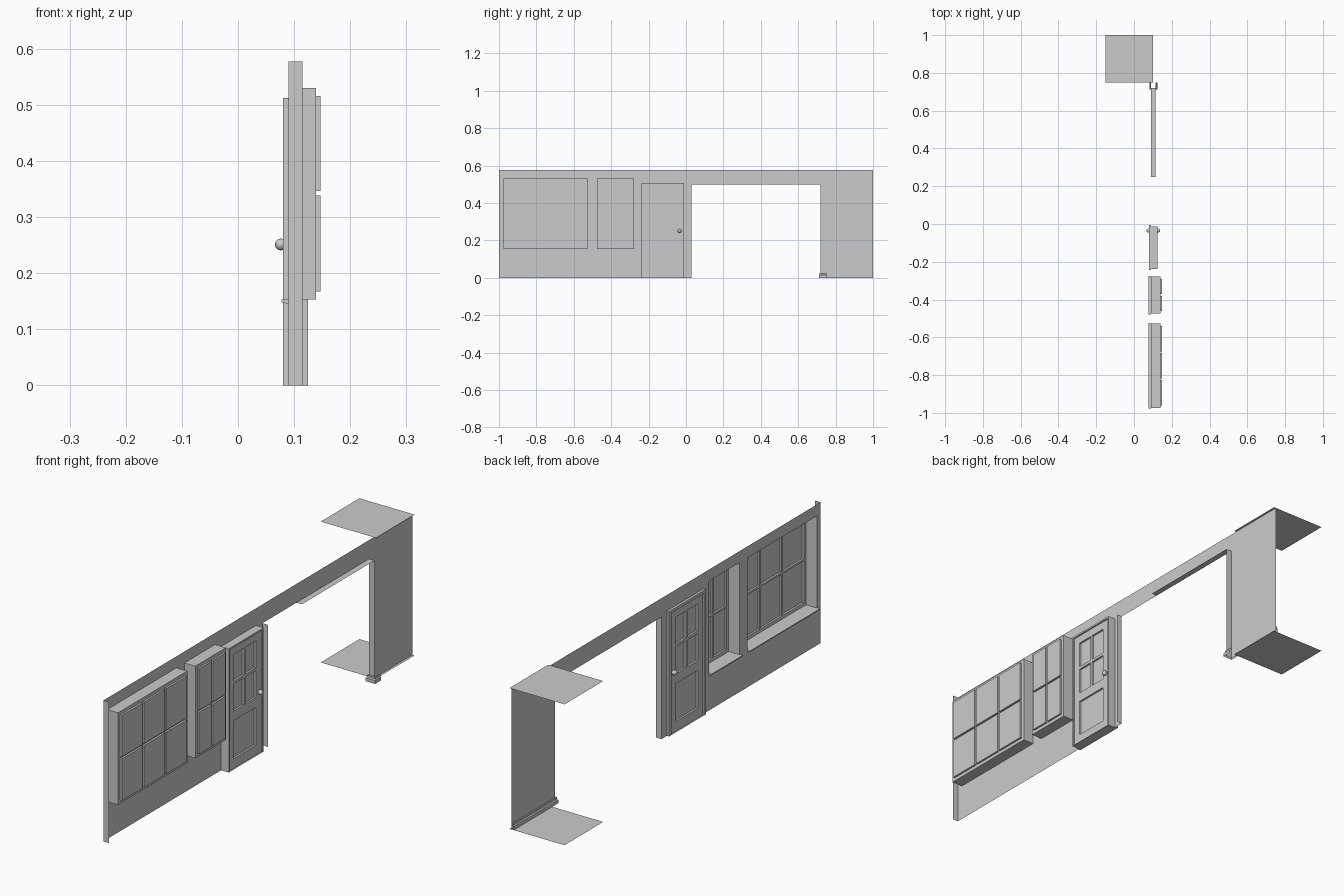
import bpy, bmesh, math
from mathutils import Matrix

if "Cube" in bpy.data.objects:
    bpy.data.objects.remove(bpy.data.objects["Cube"])

WALL, RET, H = 0.09, 0.115, 0.577   # wall plane, depth of returns, wall height


def quad(bm, *pts):
    bm.faces.new([bm.verts.new(p) for p in pts])


def sheet(bm, x, y0, y1, z0, z1, holes=()):
    """Flat panel facing x, with rectangular holes (y0, y1, z0, z1)."""
    ys = sorted({y0, y1, *[v for h in holes for v in h[:2]]})
    zs = sorted({z0, z1, *[v for h in holes for v in h[2:]]})
    for a, b in zip(ys, ys[1:]):
        for c, d in zip(zs, zs[1:]):
            m, n = (a + b) / 2, (c + d) / 2
            if not any(h[0] < m < h[1] and h[2] < n < h[3] for h in holes):
                quad(bm, (x, a, c), (x, b, c), (x, b, d), (x, a, d))


def ring(bm, x0, x1, y0, y1, z0, z1):
    """Four sides of a rectangular tube running along x."""
    c = [(y0, z0), (y1, z0), (y1, z1), (y0, z1)]
    for p, q in zip(c, c[1:] + c[:1]):
        quad(bm, (x0, *p), (x0, *q), (x1, *q), (x1, *p))


def pocket(bm, x0, x1, rect):
    """Tube closed at x1."""
    ring(bm, x0, x1, *rect)
    sheet(bm, x1, *rect)


def finish(bm, name):
    bmesh.ops.remove_doubles(bm, verts=bm.verts, dist=1e-5)
    bmesh.ops.recalc_face_normals(bm, faces=bm.faces)
    me = bpy.data.meshes.new(name)
    bm.to_mesh(me)
    bm.free()
    ob = bpy.data.objects.new(name, me)
    bpy.context.collection.objects.link(ob)
    return ob


windows = {"wide_window": ((-0.975, -0.527, 0.153, 0.53), 3),
           "narrow_window": ((-0.475, -0.277, 0.153, 0.53), 2)}
door = (-0.238, -0.012, 0.0, 0.507)
opening = (0.03, 0.72, 0.0, 0.5)

# Wall sheet with end return, opening jambs and part of the header soffit
bm = bmesh.new()
sheet(bm, WALL, -1, 1, 0, H, [w[0] for w in windows.values()] + [door, opening])
for y, top in ((-1, H), (opening[0], 0.5), (opening[1], 0.5)):
    quad(bm, (WALL, y, 0), (RET, y, 0), (RET, y, top), (WALL, y, top))
quad(bm, (WALL, 0.25, 0.5), (RET, 0.25, 0.5), (RET, 0.72, 0.5), (WALL, 0.72, 0.5))
finish(bm, "wall")

# Floor and ceiling patches
for name, z in (("floor", 0), ("ceiling", H)):
    bm = bmesh.new()
    quad(bm, (-0.15, 0.75, z), (0.1, 0.75, z), (0.1, 1, z), (-0.15, 1, z))
    finish(bm, name)

# Windows: deep reveal, muntin frame, panes set outwards
for name, (r, cols) in windows.items():
    y0, y1, z0, z1 = r
    bm = bmesh.new()
    ring(bm, WALL, 0.139, *r)
    edge, gap = 0.014, 0.009
    w = (y1 - y0 - 2 * edge - gap * (cols - 1)) / cols
    panes = [(y0 + edge + i * (w + gap), y0 + edge + i * (w + gap) + w, a, b)
             for i in range(cols) for a, b in ((0.167, 0.338), (0.346, 0.516))]
    sheet(bm, 0.139, *r, panes)
    for p in panes:
        pocket(bm, 0.139, 0.147, p)
    finish(bm, name)

    # Inner sill board with sloped underside
    bm = bmesh.new()
    prof = [(WALL, 0.145), (0.078, 0.148), (0.077, 0.153), (WALL, 0.154)]
    a, b = ([bm.verts.new((x, y, z)) for x, z in prof] for y in (y0 - 0.003, y1 + 0.003))
    for i in range(4):
        j = (i + 1) % 4
        bm.faces.new((a[i], a[j], b[j], b[i]))
    bm.faces.new(a)
    bm.faces.new(b)
    finish(bm, name + "_sill")

# Door frame: outer lining and inner casing trim
bm = bmesh.new()
inner = (-0.231, -0.019, 0.0, 0.5)
ring(bm, WALL, 0.125, *door)
ring(bm, 0.08, 0.125, *inner)
sheet(bm, 0.125, *door, [inner])
outer = (-0.243, -0.004, 0.0, 0.512)
ring(bm, 0.08, WALL, *outer)
sheet(bm, 0.08, *outer, [inner])
finish(bm, "door_frame")

# Door leaf: four lights above one sunk panel, on both faces
bm = bmesh.new()
lights = [(a, b, c, d) for a, b in ((-0.2, -0.132), (-0.122, -0.054))
          for c, d in ((0.235, 0.345), (0.357, 0.467))]
panels = lights + [(-0.2, -0.054, 0.04, 0.195)]
for x, s in ((0.086, 1), (0.119, -1)):
    sheet(bm, x, *inner, panels)
    for p in panels:
        pocket(bm, x, x + s * 0.008, p)
finish(bm, "door_leaf")

# Door knobs with stems
for side, face, cx in (("inner", 0.086, 0.0765), ("outer", 0.119, 0.1265)):
    bm = bmesh.new()
    bmesh.ops.create_uvsphere(bm, u_segments=16, v_segments=10, radius=0.0105)
    bmesh.ops.create_cone(bm, cap_ends=True, segments=12, radius1=0.005, radius2=0.005,
                          depth=2 * abs(face - cx))
    bmesh.ops.transform(bm, verts=bm.verts, matrix=Matrix.Translation((cx, -0.035, 0.251))
                        @ Matrix.Rotation(math.pi / 2, 4, 'Y'))
    for f in bm.faces:
        f.smooth = True
    finish(bm, side + "_knob")

# Skirting wrapped round the opening jamb
bm = bmesh.new()
rows = []
for d, z in ((0.009, 0), (0.009, 0.014), (0.005, 0.018), (0.005, 0.025), (0, 0.025)):
    rows.append([bm.verts.new(p) for p in ((WALL - d, 1, z), (WALL - d, 0.72 - d, z),
                                           (RET + d, 0.72 - d, z), (RET + d, 0.75, z))])
for lo, hi in zip(rows, rows[1:]):
    for i in range(3):
        bm.faces.new((lo[i], lo[i + 1], hi[i + 1], hi[i]))
finish(bm, "skirting")
